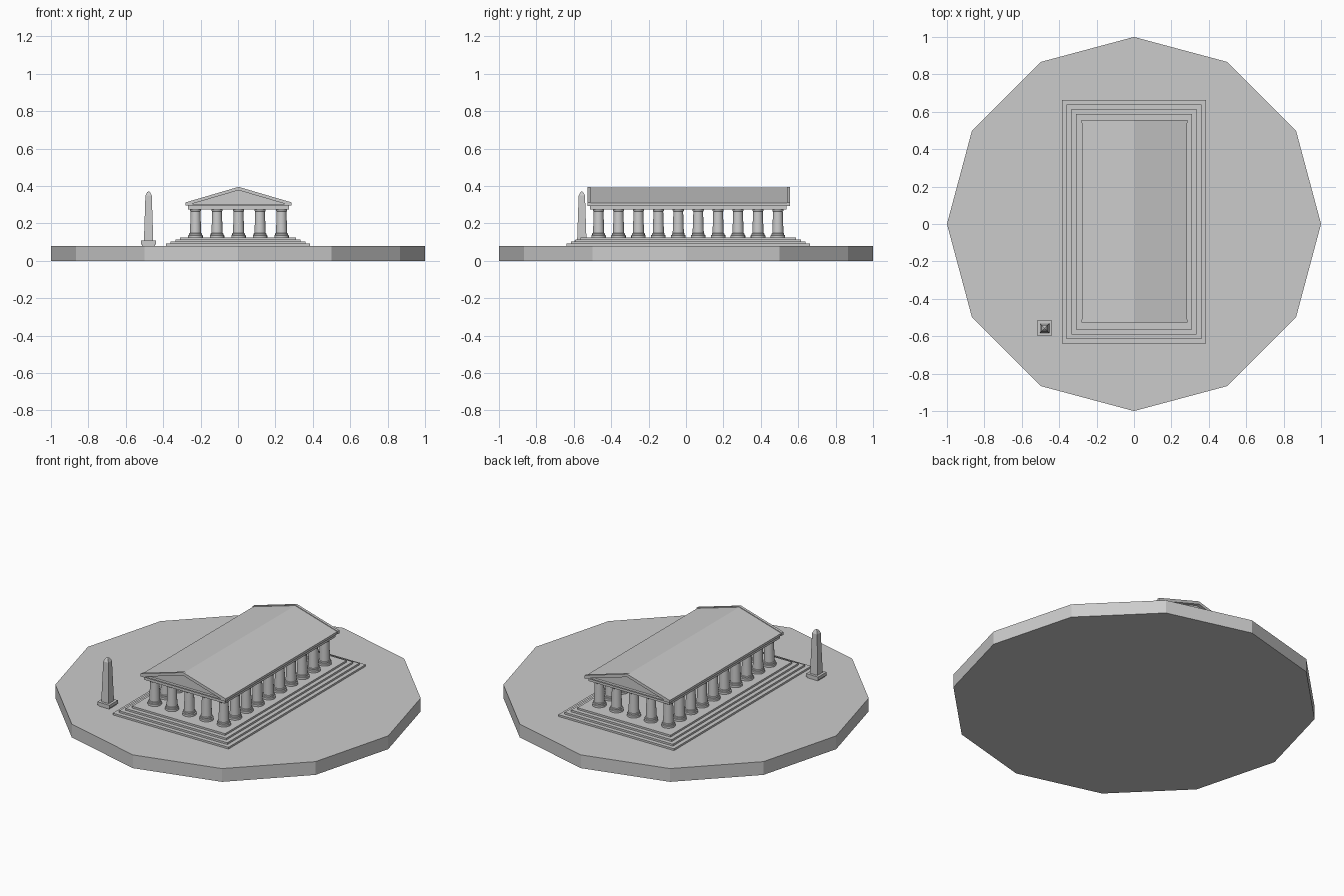
import bpy
import bmesh
import math
from mathutils import Matrix

cube = bpy.data.objects.get("Cube")
if cube:
    bpy.data.objects.remove(cube, do_unlink=True)

stone = bpy.data.materials.new("light_grey_stone")
stone.use_nodes = True
GREY = (0.6, 0.6, 0.6, 1)
stone.diffuse_color = GREY
stone.node_tree.nodes["Principled BSDF"].inputs["Base Color"].default_value = GREY

TEMPLE_Y = 0.012


def add_object(name, mesh, location=(0, 0, 0)):
    obj = bpy.data.objects.new(name, mesh)
    obj.location = location
    bpy.context.collection.objects.link(obj)
    return obj


def finish(name, bm):
    bmesh.ops.recalc_face_normals(bm, faces=bm.faces)
    mesh = bpy.data.meshes.new(name)
    bm.to_mesh(mesh)
    bm.free()
    mesh.materials.append(stone)
    return mesh


def box(name, half_x, half_y, z0, z1, x=0, y=0):
    bm = bmesh.new()
    bmesh.ops.create_cube(bm, size=1)
    bmesh.ops.scale(bm, vec=(2 * half_x, 2 * half_y, z1 - z0), verts=bm.verts)
    return add_object(name, finish(name, bm), (x, y, (z0 + z1) / 2))


def prism(name, outline, y0, y1):
    """Extrude an x-z outline along y."""
    bm = bmesh.new()
    face = bm.faces.new([bm.verts.new((x, y0, z)) for x, z in outline])
    new = bmesh.ops.extrude_face_region(bm, geom=[face])["geom"]
    verts = [g for g in new if isinstance(g, bmesh.types.BMVert)]
    bmesh.ops.translate(bm, vec=(0, y1 - y0, 0), verts=verts)
    return add_object(name, finish(name, bm))


def rings(name, profile, sides, turn=0):
    """Stack regular rings of (radius, height) into a closed solid."""
    bm = bmesh.new()
    loops = []
    for r, z in profile:
        angles = [turn + math.tau * i / sides for i in range(sides)]
        loops.append([bm.verts.new((r * math.cos(a), r * math.sin(a), z)) for a in angles])
    for low, high in zip(loops, loops[1:]):
        for i in range(sides):
            j = (i + 1) % sides
            bm.faces.new((low[i], low[j], high[j], high[i]))
    bm.faces.new(loops[0])
    bm.faces.new(loops[-1])
    return finish(name, bm)


# Twelve-sided ground slab
add_object("ground_slab", rings("ground_slab", [(1, 0), (1, 0.08)], 12))

# Stepped platform
STEPS = 4
RISE = 0.011
for i in range(STEPS):
    z = 0.08 + i * RISE
    box(f"platform_step_{i + 1}", 0.385 - i * 0.025, 0.652 - i * 0.025,
        z, z + RISE, y=TEMPLE_Y)

# Colonnade around the edge of the platform
column_mesh = rings("column", [(0.039, 0.122), (0.039, 0.136), (0.034, 0.138), (0.034, 0.146),
                               (0.03, 0.148), (0.026, 0.262), (0.03, 0.268), (0.03, 0.277)], 16)
ACROSS, ALONG = 5, 10
first_column = None
for i in range(ACROSS):
    for j in range(ALONG):
        if i in (0, ACROSS - 1) or j in (0, ALONG - 1):
            x = 0.003 + 0.115 * (i - (ACROSS - 1) / 2)
            y = TEMPLE_Y + 0.1065 * (j - (ALONG - 1) / 2)
            column = add_object(f"column_{i + 1}_{j + 1}", column_mesh, (x, y, 0))
            first_column = first_column or column
bpy.ops.object.select_all(action="DESELECT")
first_column.select_set(True)
bpy.context.view_layer.objects.active = first_column
bpy.ops.object.shade_smooth_by_angle(angle=math.radians(30))

# Beam carried by the columns
box("entablature", 0.27, 0.525, 0.275, 0.3, 0.003, TEMPLE_Y)

# Pediment body, recessed behind the roof ends
prism("pediment", [(-0.265, 0.298), (0.27, 0.298), (0.003, 0.383)], -0.51, 0.535)


def chevron(half, eave, ridge, thick):
    top = [(0.003 - half, eave), (0.003, ridge), (0.003 + half, eave)]
    return top + [(x, z - thick) for x, z in reversed(top)]


# Gable roof with raised cornices at both ends
prism("roof", chevron(0.28, 0.309, 0.391, 0.014), -0.515, 0.54)
for name, y in (("front_raking_cornice", -0.526), ("back_raking_cornice", 0.539)):
    prism(name, chevron(0.283, 0.312, 0.395, 0.018), y, y + 0.016)
for name, y in (("front_pediment_sill", -0.518), ("back_pediment_sill", 0.545)):
    box(name, 0.277, 0.008, 0.296, 0.303, 0.003, y)

# Obelisk on its plinth
OX, OY = -0.478, -0.557
box("obelisk_foot", 0.034, 0.034, 0.08, 0.09, OX, OY)
box("obelisk_plinth", 0.04, 0.04, 0.088, 0.107, OX, OY)
R = math.sqrt(2)
shaft = rings("obelisk", [(0.025 * R, 0.106), (0.017 * R, 0.348), (0.008 * R, 0.366),
                          (0.001, 0.371)], 4, math.pi / 4)
add_object("obelisk", shaft, (OX, OY, 0))
